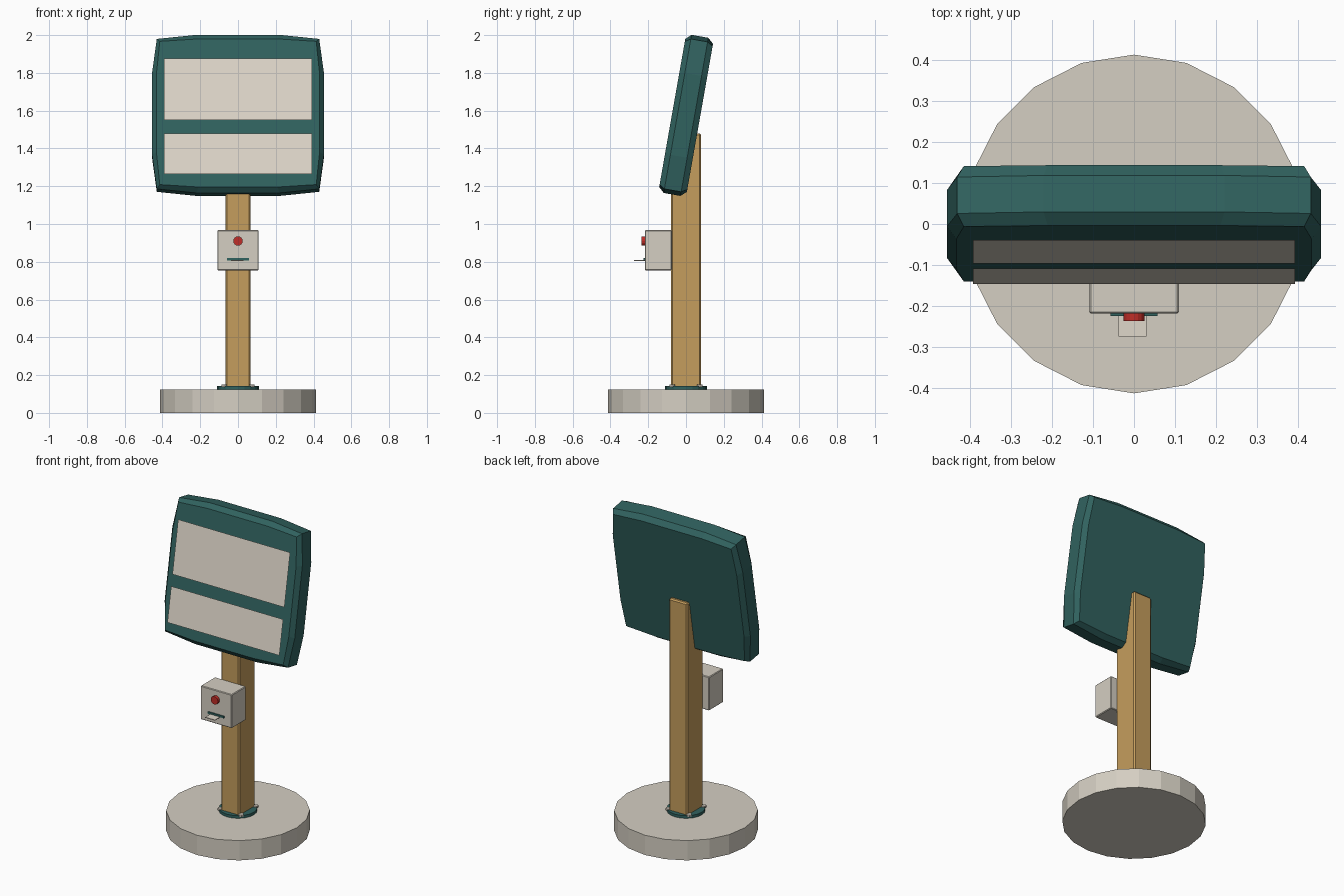
import bpy, bmesh, math
from mathutils import Matrix, Vector

if "Cube" in bpy.data.objects:
    bpy.data.objects.remove(bpy.data.objects["Cube"])


def material(name, rgb):
    m = bpy.data.materials.new(name)
    m.diffuse_color = (*rgb, 1)
    m.use_nodes = True
    m.node_tree.nodes["Principled BSDF"].inputs["Base Color"].default_value = m.diffuse_color
    return m


STONE = material("stone", (0.66, 0.62, 0.54))
PAPER = material("paper", (0.74, 0.68, 0.59))
WOOD = material("wood", (0.56, 0.34, 0.11))
TEAL = material("teal", (0.030, 0.122, 0.114))
RED = material("red", (0.52, 0.027, 0.021))


def finish(name, bm, mat, matrix=None):
    if matrix:
        bm.transform(matrix)
    me = bpy.data.meshes.new(name)
    bm.to_mesh(me)
    bm.free()
    me.materials.append(mat)
    ob = bpy.data.objects.new(name, me)
    bpy.context.collection.objects.link(ob)
    return ob


def box(name, lo, hi, mat, bevel=0.0):
    lo, hi = Vector(lo), Vector(hi)
    bm = bmesh.new()
    bmesh.ops.create_cube(bm, size=1)
    bm.transform(Matrix.Translation((lo + hi) / 2) @ Matrix.Diagonal((*(hi - lo), 1)))
    if bevel:
        bmesh.ops.bevel(bm, geom=bm.edges[:], offset=bevel, segments=1, affect='EDGES')
    return finish(name, bm, mat)


def cylinder(name, r, depth, center, mat, sides, rot=Matrix()):
    bm = bmesh.new()
    bmesh.ops.create_cone(bm, cap_ends=True, segments=sides, radius1=r, radius2=r, depth=depth)
    return finish(name, bm, mat, Matrix.Translation(center) @ rot)


# Round foot, collar and its four bolts
cylinder("base", 0.412, 0.125, (0, 0, 0.0625), STONE, 20)
cylinder("collar", 0.11, 0.017, (0, 0, 0.1335), TEAL, 20)
for x in (-0.073, 0.073):
    for y in (-0.073, 0.073):
        cylinder("collar_bolt", 0.015, 0.012, (x, y, 0.143), PAPER, 8)

# Wooden post
box("post", (-0.065, -0.08, 0.12), (0.065, 0.08, 1.48), WOOD, 0.008)

# Tilted board: local x = width, y = up along the board, z = out of the front
TILT = Matrix.Translation((0, 0, 1.575)) @ Matrix.Rotation(math.radians(80), 4, 'X')


def outline(corner, top, side):
    """Barrel-shaped outline, anticlockwise from the lower right corner."""
    (cx, cy), (tx, ty), (sx, sy) = corner, top, side
    half = [(cx, -cy), (sx, -sy), (sx, sy), (cx, cy), (tx, ty), (-tx, ty)]
    return half + [(-cx, cy), (-sx, sy), (-sx, -sy), (-cx, -cy), (-tx, -ty), (tx, -ty)]


bm = bmesh.new()
small = outline((0.414, 0.385), (0.21, 0.398), (0.432, 0.21))
large = outline((0.43, 0.403), (0.22, 0.425), (0.455, 0.22))
rings = [[bm.verts.new((x, y, z)) for x, y in pts]
         for pts, z in ((small, -0.075), (large, -0.045), (large, 0.045), (small, 0.074))]
for a, b in zip(rings, rings[1:]):
    for i in range(12):
        j = (i + 1) % 12
        bm.faces.new((a[i], a[j], b[j], b[i]))
bm.faces.new(rings[0][::-1])
bm.faces.new(rings[-1])
finish("board", bm, TEAL, TILT)

# Two flat notice sheets held just off the board
for name, low, high in (("upper_sheet", -0.041, 0.289), ("lower_sheet", -0.331, -0.113)):
    bm = bmesh.new()
    bm.faces.new([bm.verts.new((x, y, 0.09)) for x, y in
                  ((-0.392, low), (0.392, low), (0.392, high), (-0.392, high))])
    finish(name, bm, PAPER, TILT)

# Ticket box with button, slot and ticket
box("ticket_box", (-0.109, -0.218, 0.755), (0.109, -0.075, 0.968), STONE, 0.004)
cylinder("button", 0.025, 0.025, (0, -0.224, 0.91), RED, 16, Matrix.Rotation(math.pi / 2, 4, 'X'))
box("slot", (-0.057, -0.224, 0.807), (0.057, -0.21, 0.82), TEAL)
box("ticket", (-0.038, -0.274, 0.805), (0.03, -0.21, 0.809), PAPER)
